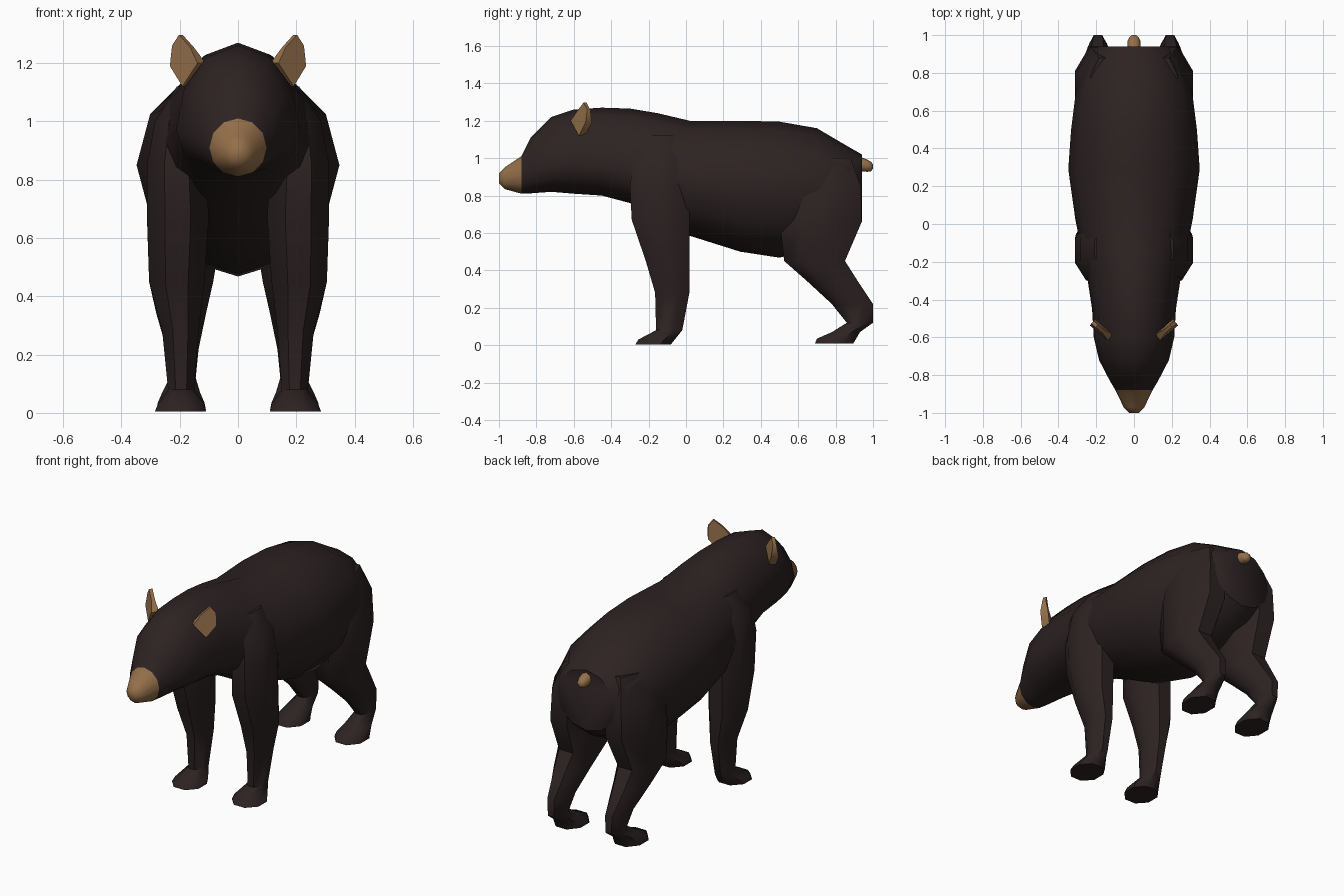
import bpy, bmesh, math
from mathutils import Vector


def material(name, rgb):
    m = bpy.data.materials.new(name)
    m.diffuse_color = (*rgb, 1)
    return m


FUR = material("dark_fur", (0.026, 0.016, 0.016))
TAN = material("tan", (0.30, 0.16, 0.068))


def finish(name, bm, mats, angle=50):
    bmesh.ops.recalc_face_normals(bm, faces=bm.faces)
    me = bpy.data.meshes.new(name)
    bm.to_mesh(me)
    bm.free()
    ob = bpy.data.objects.new(name, me)
    bpy.context.collection.objects.link(ob)
    for m in mats:
        me.materials.append(m)
    bpy.ops.object.select_all(action='DESELECT')
    ob.select_set(True)
    bpy.context.view_layer.objects.active = ob
    bpy.ops.object.shade_smooth_by_angle(angle=math.radians(angle))
    return ob


def loft(rings):
    """Skin a list of closed rings and cap both ends."""
    bm = bmesh.new()
    rows = [[bm.verts.new(p) for p in r] for r in rings]
    n = len(rows[0])
    for a, b in zip(rows, rows[1:]):
        for i in range(n):
            j = (i + 1) % n
            bm.faces.new((a[i], a[j], b[j], b[i]))
    bm.faces.new(rows[0])
    bm.faces.new(rows[-1])
    return bm


def body_ring(y, top, mid, bot, w, n=12):
    pts = []
    for i in range(n):
        a = math.tau * i / n
        s = math.sin(a)
        pts.append((w * math.cos(a), y, mid + s * ((top - mid) if s > 0 else (mid - bot))))
    return pts


def leg_ring(z, x0, x1, y0, y1, side, n=8):
    pts = []
    for i in range(n):
        a = math.tau * (i + 0.5) / n
        k = 1 / math.cos(math.pi / n)      # flat sides touch the given limits
        pts.append((side * ((x0 + x1) / 2 + k * (x1 - x0) / 2 * math.cos(a)),
                    (y0 + y1) / 2 + k * (y1 - y0) / 2 * math.sin(a), z))
    return pts


# Body, neck, head and muzzle: y, top, widest height, bottom, half width
body = loft([body_ring(*r) for r in [
    (-1.00, 0.92, 0.89, 0.865, 0.025),
    (-0.97, 0.95, 0.89, 0.835, 0.055),
    (-0.88, 1.01, 0.91, 0.81, 0.098),
    (-0.83, 1.11, 0.93, 0.812, 0.128),
    (-0.72, 1.22, 0.96, 0.82, 0.185),
    (-0.60, 1.26, 0.97, 0.81, 0.213),
    (-0.45, 1.27, 0.96, 0.80, 0.222),
    (-0.30, 1.265, 0.93, 0.76, 0.245),
    (-0.15, 1.24, 0.90, 0.68, 0.275),
    (0.02, 1.20, 0.87, 0.585, 0.31),
    (0.29, 1.20, 0.85, 0.50, 0.348),
    (0.50, 1.195, 0.85, 0.468, 0.333),
    (0.70, 1.16, 0.85, 0.52, 0.308),
    (0.87, 1.06, 0.84, 0.60, 0.255),
    (0.94, 1.02, 0.83, 0.66, 0.19)]])
for f in body.faces:
    f.material_index = 1 if f.calc_center_median().y < -0.88 else 0
finish("body_and_head", body, [FUR, TAN])

# Legs: z, inner x, outer x, front y, back y
FRONT = [
    (0.005, 0.11, 0.285, -0.27, -0.08),
    (0.03, 0.115, 0.275, -0.255, -0.06),
    (0.08, 0.15, 0.24, -0.16, -0.02),
    (0.28, 0.135, 0.26, -0.165, 0.018),
    (0.45, 0.115, 0.305, -0.215, 0.02),
    (0.67, 0.10, 0.312, -0.29, 0.02),
    (0.85, 0.11, 0.312, -0.30, 0.02),
    (1.00, 0.12, 0.285, -0.28, 0.01),
    (1.12, 0.12, 0.21, -0.22, -0.04)]
HIND = [
    (0.01, 0.11, 0.28, 0.69, 0.895),
    (0.035, 0.115, 0.275, 0.70, 0.91),
    (0.07, 0.13, 0.26, 0.78, 0.93),
    (0.12, 0.145, 0.235, 0.86, 1.00),
    (0.22, 0.135, 0.245, 0.78, 1.00),
    (0.34, 0.11, 0.28, 0.65, 0.92),
    (0.45, 0.085, 0.305, 0.525, 0.85),
    (0.66, 0.05, 0.312, 0.50, 0.94),
    (0.85, 0.05, 0.30, 0.50, 0.935),
    (1.00, 0.08, 0.23, 0.55, 0.88)]

for side, tag in ((-1, "left"), (1, "right")):
    for part, table in (("front_leg", FRONT), ("hind_leg", HIND)):
        finish(f"{part}_{tag}", loft([leg_ring(*r, side) for r in table]), [FUR])

    # Ear: thin slanted plate, thicker at the base
    nrm = Vector((0.08, -0.10, 0)).normalized()
    outline = [(0.0, 1.20), (0.35, 1.255), (0.75, 1.297), (1.0, 1.26), (1.0, 1.19), (0.55, 1.12)]
    sheets = []
    for s in (-1, 1):
        sheet = []
        for u, z in outline:
            t = 0.022 if z < 1.22 else 0.01
            p = Vector((0.125 + 0.095 * u, -0.60 + 0.08 * u, z)) + nrm * s * t
            sheet.append((side * p.x, p.y, p.z))
        sheets.append(sheet)
    finish(f"ear_{tag}", loft(sheets), [TAN])

    # Eye
    bm = bmesh.new()
    bmesh.ops.create_icosphere(bm, subdivisions=1, radius=0.014)
    bmesh.ops.translate(bm, verts=bm.verts, vec=(side * 0.094, -0.80, 1.045))
    finish(f"eye_{tag}", bm, [TAN])

# Tail
finish("tail", loft([body_ring(*r, n=8) for r in [
    (0.92, 1.012, 0.97, 0.93, 0.034),
    (0.97, 0.992, 0.96, 0.927, 0.034),
    (0.99, 0.98, 0.955, 0.93, 0.024),
    (1.00, 0.967, 0.957, 0.945, 0.01)]]), [TAN])
